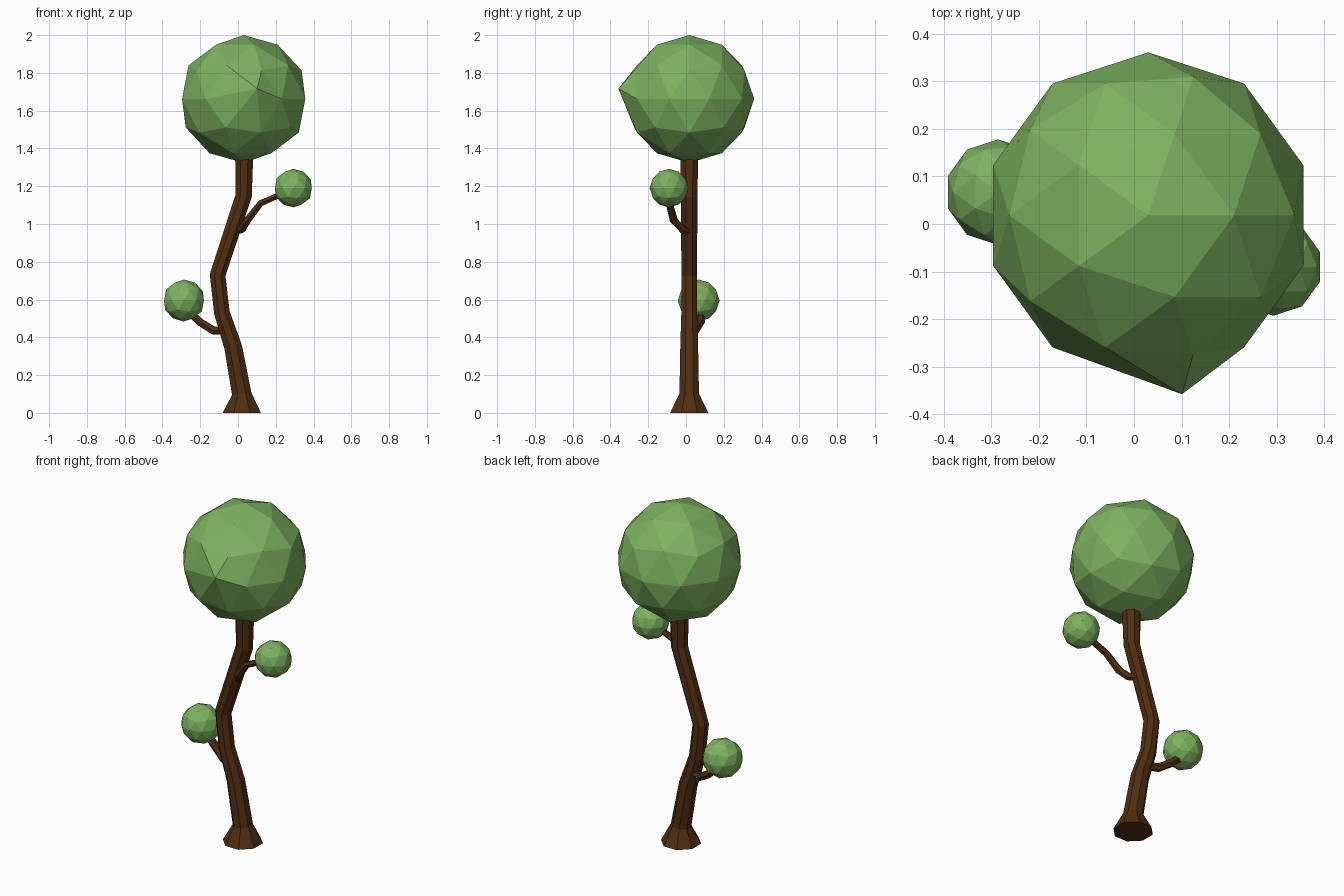
import bpy, bmesh, math
from mathutils import Vector

if "Cube" in bpy.data.objects:
    bpy.data.objects.remove(bpy.data.objects["Cube"])


def material(name, color):
    m = bpy.data.materials.new(name)
    m.diffuse_color = (*color, 1)
    m.use_nodes = True
    m.node_tree.nodes["Principled BSDF"].inputs["Base Color"].default_value = m.diffuse_color
    return m


BARK = material("bark brown", (0.082, 0.027, 0.006))
LEAF = material("leaf green", (0.205, 0.445, 0.115))


def finish(name, bm, mat):
    bmesh.ops.recalc_face_normals(bm, faces=bm.faces)
    me = bpy.data.meshes.new(name)
    bm.to_mesh(me)
    bm.free()
    me.materials.append(mat)
    ob = bpy.data.objects.new(name, me)
    bpy.context.collection.objects.link(ob)
    return ob


def tube(name, path, sides, vertical_ends=False):
    """Faceted tube through (x, y, z, radius) points, capped at both ends."""
    bm = bmesh.new()
    pts = [Vector(p[:3]) for p in path]
    rings = []
    last = len(pts) - 1
    for i, p in enumerate(pts):
        a = (p - pts[i - 1]).normalized() if i else Vector()
        b = (pts[i + 1] - p).normalized() if i < last else Vector()
        t = (a + b).normalized()
        if vertical_ends and i in (0, last):
            t = Vector((0, 0, 1))
        v = Vector((0, 1, 0))
        v = (v - t * v.dot(t)).normalized()
        u = v.cross(t)
        ring = []
        for k in range(sides):
            ang = 2 * math.pi * (k + 0.5) / sides
            ring.append(bm.verts.new(p + (u * math.cos(ang) + v * math.sin(ang)) * path[i][3]))
        rings.append(ring)
    for r, s in zip(rings, rings[1:]):
        for k in range(sides):
            n = (k + 1) % sides
            bm.faces.new((r[k], r[n], s[n], s[k]))
    bm.faces.new(rings[0])
    bm.faces.new(rings[-1])
    return finish(name, bm, BARK)


def leaf_ball(name, center, r, rz, pull=None):
    """Low-poly ball; pull drags its front equator point outward."""
    bm = bmesh.new()
    bmesh.ops.create_icosphere(bm, subdivisions=2, radius=1)
    for v in bm.verts:
        v.co = Vector((v.co.x * r, v.co.y * r, v.co.z * rz))
    if pull:
        min(bm.verts, key=lambda v: v.co.y).co += Vector(pull)
    bmesh.ops.translate(bm, verts=bm.verts, vec=center)
    return finish(name, bm, LEAF)


# Curved trunk with flared foot
tube("trunk", [
    (0.020, 0.017, 0.00, 0.110),
    (0.020, 0.017, 0.10, 0.056),
    (-0.026, 0.017, 0.35, 0.051),
    (-0.085, 0.017, 0.53, 0.045),
    (-0.108, 0.017, 0.73, 0.045),
    (0.030, 0.017, 1.15, 0.047),
    (0.033, 0.017, 1.38, 0.052)], 8, vertical_ends=True)

# Side branches
tube("upper_branch", [
    (-0.005, 0.015, 0.965, 0.020),
    (0.020, -0.020, 0.972, 0.022),
    (0.050, -0.065, 1.020, 0.022),
    (0.120, -0.088, 1.110, 0.019),
    (0.230, -0.090, 1.158, 0.017)], 6)
tube("lower_branch", [
    (-0.070, 0.025, 0.435, 0.022),
    (-0.130, 0.050, 0.436, 0.024),
    (-0.200, 0.076, 0.480, 0.024),
    (-0.255, 0.080, 0.530, 0.022)], 6)

# Foliage
leaf_ball("crown", (0.030, 0.018, 1.662), 0.343, 0.338, pull=(0.071, -0.033, 0.055))
leaf_ball("upper_leaf_ball", (0.293, -0.090, 1.190), 0.103, 0.102)
leaf_ball("lower_leaf_ball", (-0.286, 0.067, 0.595), 0.111, 0.111)
